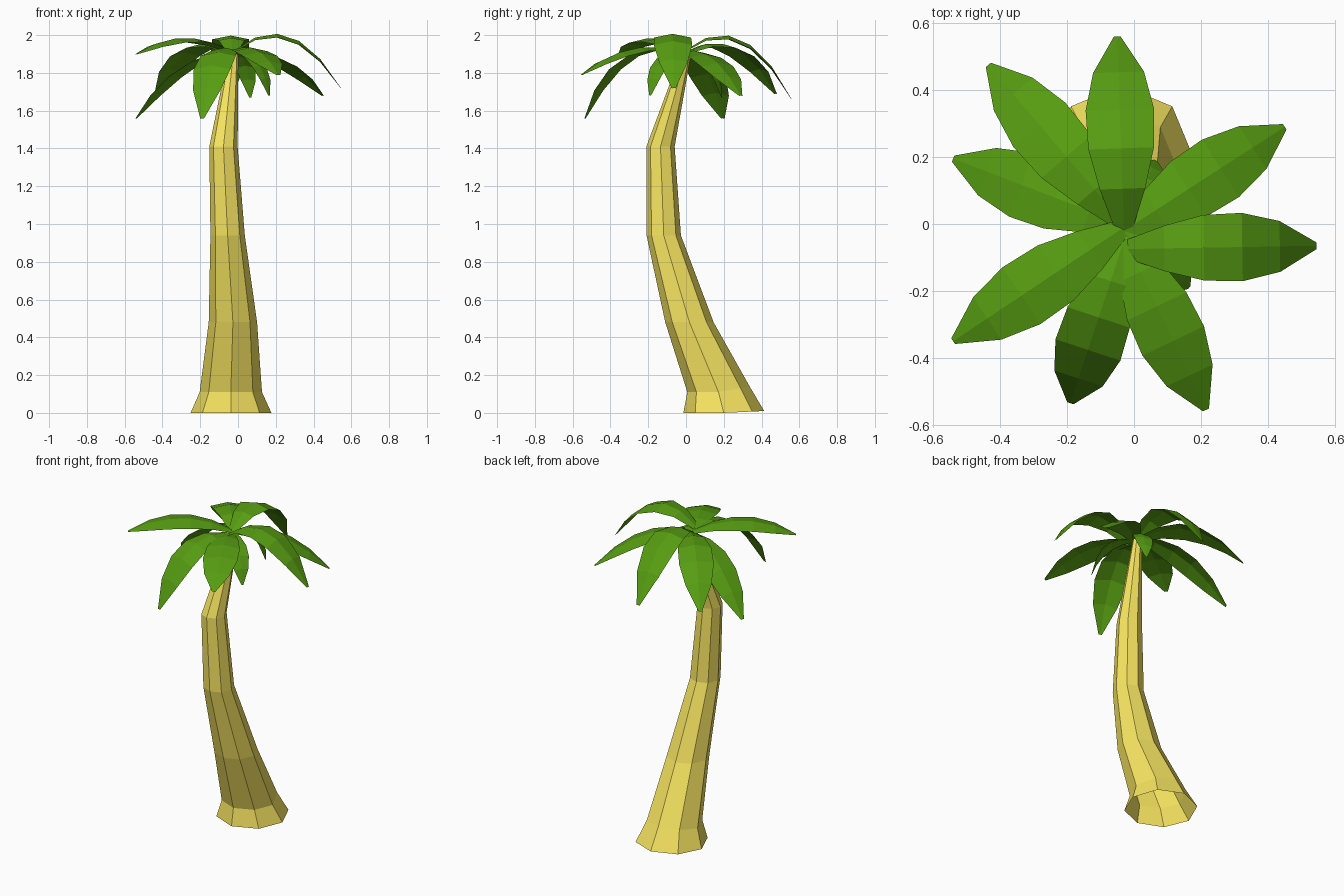
import bpy, math
from mathutils import Vector

if "Cube" in bpy.data.objects:
    bpy.data.objects.remove(bpy.data.objects["Cube"])


def material(name, rgb):
    m = bpy.data.materials.new(name)
    m.diffuse_color = (*rgb, 1)
    m.use_nodes = True
    m.node_tree.nodes["Principled BSDF"].inputs["Base Color"].default_value = m.diffuse_color
    return m


def mesh_object(name, verts, faces, mat):
    me = bpy.data.meshes.new(name)
    me.from_pydata(verts, [], faces)
    me.materials.append(mat)
    ob = bpy.data.objects.new(name, me)
    bpy.context.collection.objects.link(ob)
    return ob


bark = material("bark", (0.93, 0.78, 0.12))
green = material("leaf_green", (0.095, 0.335, 0.006))

# Trunk: eight-sided rings along a leaning path (x, y, z, radius, back-edge lift), open underneath
rings = [(-0.037, 0.20, 0.0, 0.214, 0.01), (-0.038, 0.172, 0.11, 0.165, 0.03),
         (-0.027, 0.018, 0.48, 0.128, 0.0), (-0.055, -0.118, 0.94, 0.091, 0.0),
         (-0.077, -0.135, 1.41, 0.075, 0.0), (-0.025, 0.0, 1.90, 0.027, 0.0)]
N = 8
verts, faces = [], []
for x, y, z, r, lift in rings:
    for i in range(N):
        a = 2 * math.pi * i / N
        verts.append((x + r * math.cos(a), y + r * math.sin(a),
                      z + lift * max(0, math.sin(a))))
for k in range(len(rings) - 1):
    for i in range(N):
        j = (i + 1) % N
        faces.append((k * N + i, k * N + j, (k + 1) * N + j, (k + 1) * N + i))
faces.append(tuple(range((len(rings) - 1) * N, len(rings) * N)))
mesh_object("trunk", verts, faces, bark)


# Palm leaf: arched sheet with a raised midrib; push moves the bend outward
def leaf(name, tip, mid_z, base_y=-0.025, scale=1.0, push=0.5):
    base, tip = Vector((-0.03, base_y, 1.91)), Vector(tip)
    ctrl = base.lerp(tip, push)
    ctrl.z = 2 * mid_z - (base.z + tip.z) / 2
    side = Vector((base.y - tip.y, tip.x - base.x, 0)).normalized()
    widths = [0.025, 0.068, 0.098, 0.102, 0.076, 0.01]
    v, f = [], []
    for k, w in enumerate(widths):
        t = k / (len(widths) - 1)
        c = base * (1 - t) ** 2 + ctrl * 2 * t * (1 - t) + tip * t * t
        w *= scale
        droop = Vector((0, 0, -0.2 * w))
        v += [c - side * w + droop, c, c + side * w + droop]
    for k in range(len(widths) - 1):
        for s in (0, 1):
            a = k * 3 + s
            f.append((a, a + 1, a + 4, a + 3))
    ob = mesh_object(name, v, f, green)
    ob.data.flip_normals()


# Crown: eight large fronds, then the small hanging ones beneath
fronds = [((-0.05, 0.56, 1.66), 1.98, -0.02, 0.55), ((-0.435, 0.475, 1.69), 1.935, 0.0, 0.55),
          ((-0.54, 0.195, 1.56), 1.835, 0.0, 0.5), ((-0.54, -0.35, 1.90), 1.985, -0.01, 0.5),
          ((-0.19, -0.535, 1.56), 1.88, -0.05, 0.65), ((0.215, -0.555, 1.79), 1.925, -0.04, 0.5),
          ((0.545, -0.065, 1.72), 1.995, -0.075, 0.53), ((0.45, 0.29, 1.68), 1.88, -0.02, 0.5)]
for i, (tip, mid, base_y, push) in enumerate(fronds):
    leaf(f"frond_{i + 1}", tip, mid, base_y, push=push)
for i, tip in enumerate([(0.165, -0.19, 1.68), (0.065, 0.19, 1.67)]):
    leaf(f"small_frond_{i + 1}", tip, 1.865, scale=0.55, push=0.8)
